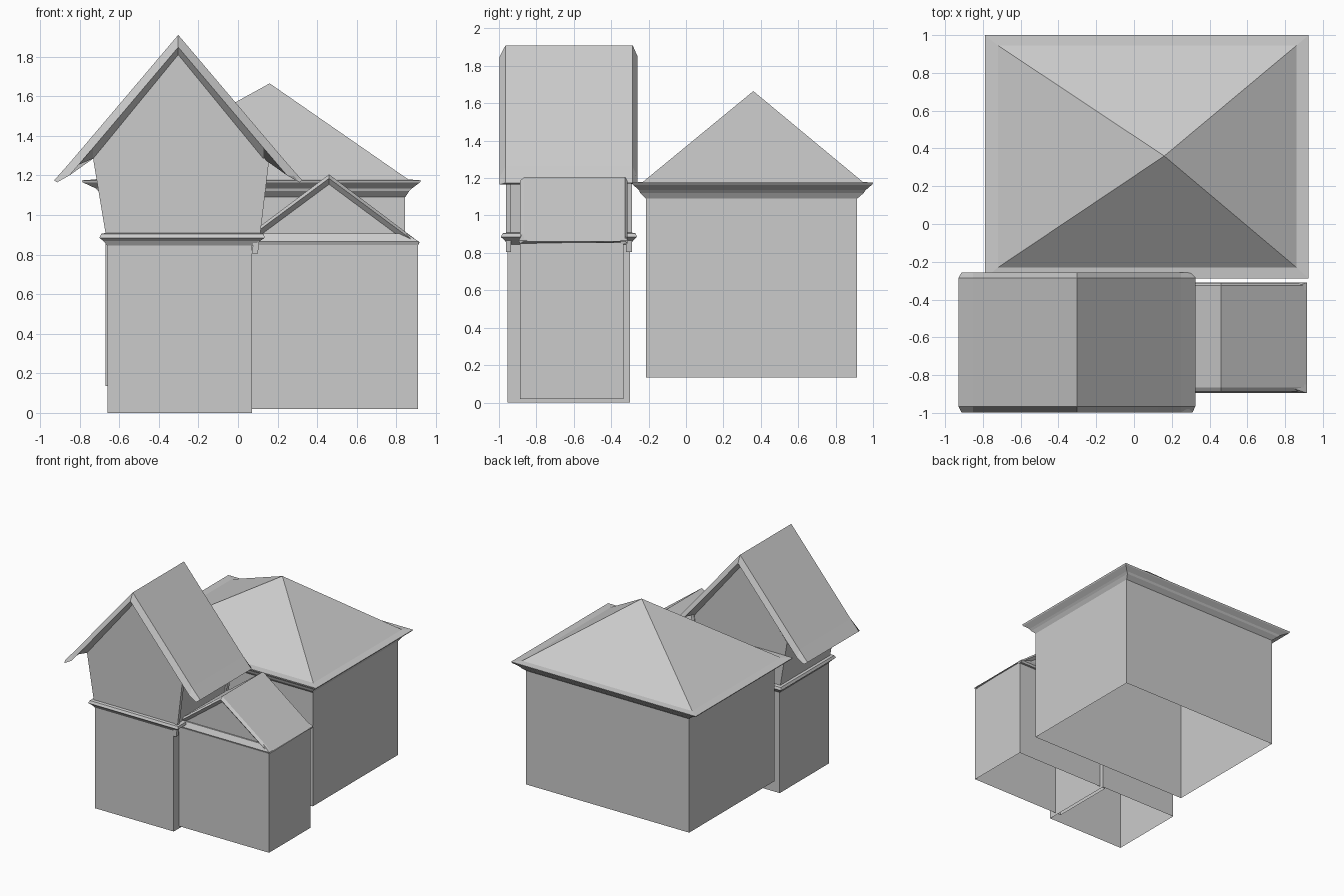
import bpy, bmesh

if "Cube" in bpy.data.objects:
    bpy.data.objects.remove(bpy.data.objects["Cube"])


def make(name, bm):
    bmesh.ops.remove_doubles(bm, verts=bm.verts, dist=1e-5)
    bmesh.ops.recalc_face_normals(bm, faces=bm.faces)
    me = bpy.data.meshes.new(name)
    bm.to_mesh(me)
    bm.free()
    ob = bpy.data.objects.new(name, me)
    bpy.context.collection.objects.link(ob)
    return ob


def stack(name, rects, apex=None, top=False, bottom=False):
    """Rectangles (x0, x1, y0, y1, z) joined from bottom to top."""
    bm = bmesh.new()
    rings = [[bm.verts.new(p) for p in
              ((a, c, z), (b, c, z), (b, d, z), (a, d, z))] for a, b, c, d, z in rects]
    for lo, hi in zip(rings, rings[1:]):
        for i in range(4):
            j = (i + 1) % 4
            bm.faces.new((lo[i], lo[j], hi[j], hi[i]))
    if apex:
        v = bm.verts.new(apex)
        for i in range(4):
            bm.faces.new((rings[-1][i], rings[-1][(i + 1) % 4], v))
    if top:
        bm.faces.new(rings[-1])
    if bottom:
        bm.faces.new(rings[0])
    return make(name, bm)


def prism(name, outline, y0, y1):
    """Front outline (x, z) extended from y0 to y1."""
    bm = bmesh.new()
    f = [bm.verts.new((x, y0, z)) for x, z in outline]
    b = [bm.verts.new((x, y1, z)) for x, z in outline]
    bm.faces.new(f)
    bm.faces.new(b)
    for i in range(len(f)):
        j = (i + 1) % len(f)
        bm.faces.new((f[i], f[j], b[j], b[i]))
    return make(name, bm)


def gable_roof(name, cx, inner, rim, top, ys):
    """Half chevrons (dx, z) mirrored about cx and joined into a closed shell."""
    bm = bmesh.new()
    order = [inner, rim, top, top, rim, inner]
    secs = []
    for half, y in zip(order, ys):
        pts = [(cx - x, z) for x, z in half[:0:-1]] + [(cx + x, z) for x, z in half]
        secs.append([bm.verts.new((x, y, z)) for x, z in pts])
    for i in range(6):
        a, b = secs[i], secs[(i + 1) % 6]
        for k in range(len(a) - 1):
            bm.faces.new((a[k], a[k + 1], b[k + 1], b[k]))
    for k in (0, -1):
        bm.faces.new([s[k] for s in secs])
    return make(name, bm)


# Main house: open-bottomed walls, then cornice and hip roof
stack("main_walls", [(-0.67, 0.845, -0.215, 0.915, 0.135),
                     (-0.67, 0.845, -0.215, 0.915, 1.09)])
stack("main_hip_roof", [(-0.67, 0.845, -0.215, 0.915, 1.09),
                        (-0.705, 0.865, -0.245, 0.95, 1.12),
                        (-0.72, 0.88, -0.25, 0.96, 1.135),
                        (-0.785, 0.92, -0.285, 0.995, 1.165),
                        (-0.79, 0.925, -0.288, 1.0, 1.175),
                        (-0.72, 0.86, -0.23, 0.945, 1.18)],
      apex=(0.16, 0.36, 1.665))

# Tower: lower walls, string course and flared gabled upper storey
TX = -0.302
stack("tower_walls", [(-0.66, 0.072, -0.955, -0.30, 0.0),
                      (-0.66, 0.072, -0.955, -0.30, 0.88)])
stack("tower_band", [(-0.66, 0.072, -0.955, -0.30, 0.845),
                     (-0.68, 0.11, -0.97, -0.28, 0.868),
                     (-0.70, 0.135, -0.99, -0.262, 0.885),
                     (-0.69, 0.13, -0.98, -0.27, 0.905),
                     (-0.665, 0.10, -0.95, -0.30, 0.91)], top=True)
prism("tower_upper_storey", [(-0.668, 0.90), (0.10, 0.90), (0.132, 1.285),
                             (TX, 1.815), (-0.732, 1.285)], -0.957, -0.295)
gable_roof("tower_roof", TX,
           [(0, 1.81), (0.43, 1.285), (0.55, 1.235), (0.61, 1.17)],
           [(0, 1.848), (0.43, 1.34), (0.55, 1.20), (0.612, 1.165)],
           [(0, 1.91), (0.43, 1.403), (0.55, 1.262), (0.627, 1.175)],
           [-0.957, -0.997, -0.965, -0.285, -0.258, -0.295])

# Slanted corner posts on the right side of the tower
for label, y0, y1 in (("front", -0.963, -0.935), ("back", -0.322, -0.29)):
    prism("corner_post_" + label, [(0.07, 0.805), (0.10, 0.805), (0.112, 0.90),
                                   (0.158, 1.285), (0.13, 1.295)], y0, y1)

# Small wing: walls, gable wall, roof and gable mouldings
WX = 0.46
stack("wing_walls", [(0.02, 0.91, -0.888, -0.335, 0.02),
                     (0.02, 0.91, -0.888, -0.335, 0.855)])
prism("wing_gable", [(0.03, 0.855), (0.89, 0.855), (WX, 1.165)], -0.862, -0.338)
gable_roof("wing_roof", WX,
           [(0, 1.155), (0.405, 0.855)],
           [(0, 1.185), (0.452, 0.85)],
           [(0, 1.205), (0.457, 0.862)],
           [-0.862, -0.888, -0.865, -0.325, -0.312, -0.338])
for label, y0, y1, s in (("front", -0.895, -0.85, 1), ("back", -0.35, -0.31, -1)):
    lip0, lip1 = (0.022, 0) if s > 0 else (0, 0.022)
    stack("wing_moulding_" + label,
          [(0.02, 0.912, y0 + lip0 / 3, y1 - lip1 / 3, 0.848),
           (0.02, 0.915, y0, y1, 0.865),
           (0.08, 0.85, y0 + lip0, y1 - lip1, 0.907)], top=True, bottom=True)
